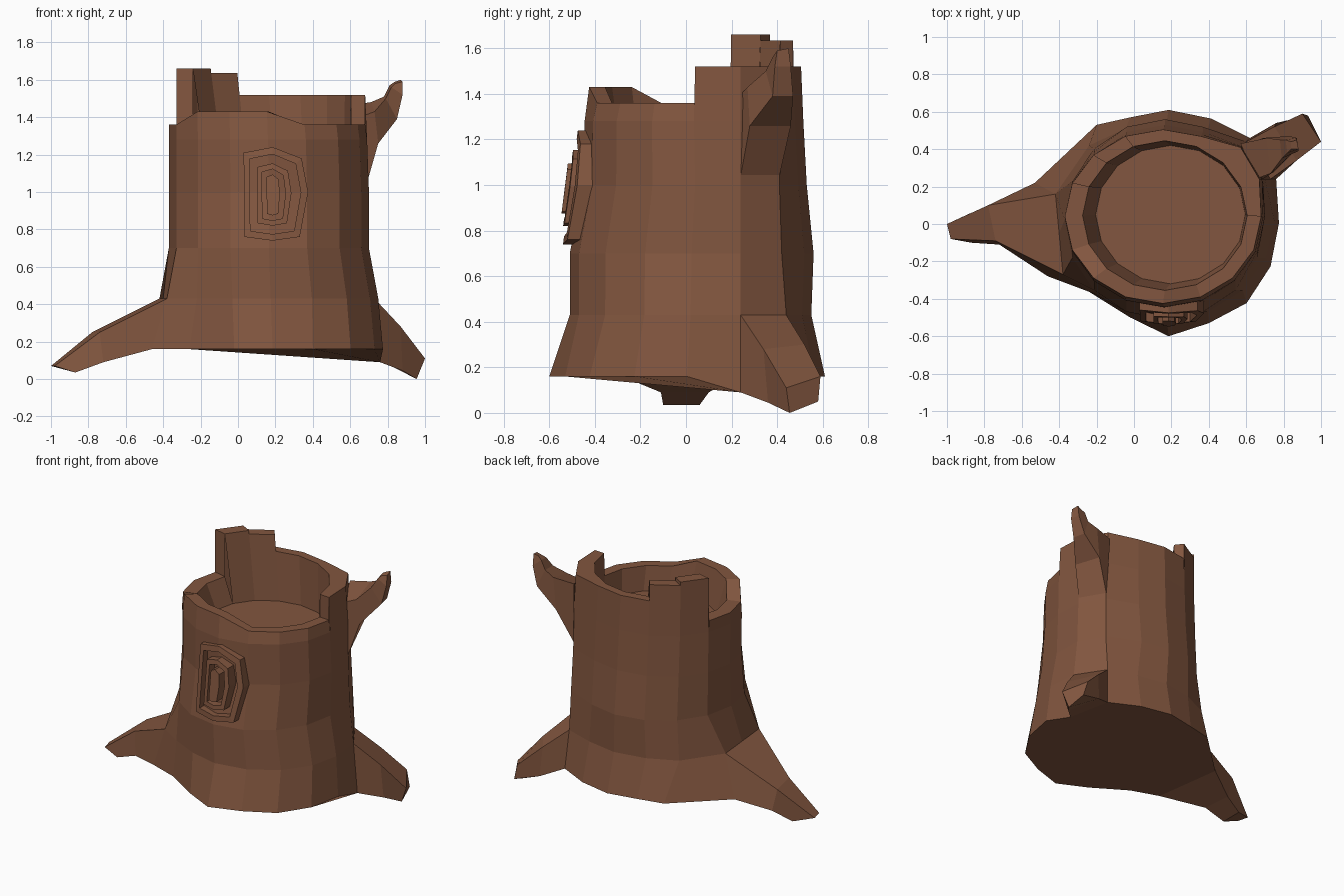
import bpy
import bmesh
from math import cos, sin, tau

cube = bpy.data.objects.get("Cube")
if cube:
    bpy.data.objects.remove(cube, do_unlink=True)

SIDES = 16

# One bark colour for everything
bark = bpy.data.materials.new("bark_brown")
bark.use_nodes = True
colour = (0.225, 0.094, 0.05, 1.0)
bark.diffuse_color = colour
shader = next(n for n in bark.node_tree.nodes if n.type == "BSDF_PRINCIPLED")
shader.inputs["Base Color"].default_value = colour
shader.inputs["Roughness"].default_value = 0.9


def finish(bm, name):
    """Weld the mesh, fix its normals and place it in the scene."""
    bmesh.ops.remove_doubles(bm, verts=bm.verts, dist=0.0005)
    bmesh.ops.recalc_face_normals(bm, faces=bm.faces)
    mesh = bpy.data.meshes.new(name)
    bm.to_mesh(mesh)
    bm.free()
    mesh.materials.append(bark)
    obj = bpy.data.objects.new(name, mesh)
    bpy.context.collection.objects.link(obj)
    return obj


def face(bm, *points):
    return bm.faces.new([bm.verts.new(p) for p in points])


def bridge(bm, low, high):
    for i in range(len(low)):
        j = (i + 1) % len(low)
        face(bm, low[i], low[j], high[j], high[i])


def loft(name, sections):
    """Skin a chain of matching sections and cap both ends."""
    bm = bmesh.new()
    for low, high in zip(sections, sections[1:]):
        bridge(bm, low, high)
    face(bm, *sections[0])
    face(bm, *sections[-1])
    return finish(bm, name)


def lift(point, z):
    return (point[0], point[1], z)


def ring(z, cx, cy, rx, ry, moved=None):
    """Ellipse of points; moved gives the irregular corners."""
    angles = [tau * i / SIDES for i in range(SIDES)]
    points = [(cx + rx * cos(a), cy + ry * sin(a), z) for a in angles]
    for i, p in (moved or {}).items():
        points[i] = lift(p, z)
    return points


# Trunk wall: flared rings that stretch towards the roots and branch
rings = [
    ring(0.16, 0.185, 0.005, 0.59, 0.605,
         {1: (.76, .24), 2: (.62, .46), 5: (-.02, .57), 6: (-.2, .53),
          7: (-.53, .22), 8: (-.5, 0), 9: (-.46, -.28), 10: (-.26, -.35),
          11: (-.02, -.5), 13: (.4, -.53)}),
    ring(0.43, 0.175, 0.02, 0.575, 0.53,
         {1: (.73, .24), 2: (.6, .44), 6: (-.24, .42), 7: (-.42, .16),
          8: (-.4, -.05), 9: (-.38, -.27), 10: (-.22, -.37),
          11: (-.03, -.46)}),
    ring(0.70, 0.165, 0.025, 0.535, 0.535, {1: (.7, .24), 2: (.6, .42)}),
    ring(1.00, 0.165, 0.04, 0.535, 0.49, {1: (.69, .24), 2: (.59, .41)}),
    ring(1.28, 0.16, 0.035, 0.53, 0.48, {1: (.685, .24), 2: (.585, .41)}),
]
rings[0][1] = lift(rings[0][1], 0.09)
outer = ring(0, 0.155, 0.04, 0.525, 0.465, {1: (.67, .24), 2: (.57, .41)})
inner = ring(0, 0.165, 0.045, 0.44, 0.40)
floor = ring(1.19, 0.195, 0.05, 0.40, 0.37)


def rim_heights(i):
    """Start and end height of one rim segment."""
    if i < 5:
        return 1.52, 1.52
    if i == 5:
        return 1.635, 1.635
    if i == 6:
        return 1.66, 1.66
    front = {10: 1.43, 11: 1.43, 12: 1.43}
    return front.get(i, 1.36), front.get(i + 1, 1.36)


bm = bmesh.new()
for low, high in zip(rings, rings[1:]):
    bridge(bm, low, high)
face(bm, *rings[0])

# Broken rim with its steps, the hollow and the hollow floor
for i in range(SIDES):
    j = (i + 1) % SIDES
    a, b = rim_heights(i)
    oa, ob = lift(outer[i], a), lift(outer[j], b)
    ia, ib = lift(inner[i], a), lift(inner[j], b)
    face(bm, rings[-1][i], rings[-1][j], ob, oa)
    face(bm, oa, ob, ib, ia)
    face(bm, ia, ib, floor[j], floor[i])
    nxt = rim_heights(j)[0]
    if abs(nxt - b) > 0.001:
        face(bm, ob, ib, lift(inner[j], nxt), lift(outer[j], nxt))
face(bm, *floor)
finish(bm, "trunk")

# Long root on the right, growing out of the trunk corners
loft("right_root", [
    [(-.42, .16, .43), (-.38, -.27, .43), (-.46, -.28, .16), (-.53, .22, .16)],
    [(-.78, .1, .25), (-.74, -.09, .25), (-.72, -.11, .09), (-.74, .1, .09)],
    [(-1, 0, .07), (-.98, -.08, .07), (-.87, -.1, .035), (-.87, .06, .035)],
])

# Short root at the back left
loft("left_root", [
    [(.73, .24, .43), (.6, .44, .43), (.62, .46, .16), (.76, .24, .09)],
    [(.87, .34, .28), (.75, .52, .3), (.76, .54, .1), (.88, .36, .045)],
    [(1, .44, .11), (.9, .59, .16), (.93, .58, .05), (.955, .455, 0)],
])

# Broken branch at the back left
loft("branch", [
    [(.687, .24, 1.04), (.587, .41, 1.04), (.57, .43, 1.46), (.65, .24, 1.4)],
    [(.75, .28, 1.26), (.69, .46, 1.26), (.71, .46, 1.48), (.73, .27, 1.43)],
    [(.85, .38, 1.39), (.83, .47, 1.39), (.78, .45, 1.51), (.79, .35, 1.5)],
    [(.88, .39, 1.52), (.87, .46, 1.52), (.81, .45, 1.57), (.82, .38, 1.56)],
    [(.88, .4, 1.59), (.87, .45, 1.6), (.84, .44, 1.59), (.84, .4, 1.58)],
])

# Knot on the front: two raised frames around a core
KNOT_X, KNOT_Z = 0.185, 0.98
outline = [(-.155, .23), (0, .26), (.155, .2), (.19, .02),
           (.145, -.22), (0, -.24), (-.15, -.22)]


def knot_loop(inset, raise_by=None):
    sx, sz = 1 - inset / 0.17, 1 - inset / 0.24
    points = []
    for u, v in outline:
        x, z = KNOT_X + u * sx, KNOT_Z + v * sz
        y = -0.40
        if raise_by is not None:
            y = -0.48 - 0.13 * (1.2 - z) + 0.8 * (u * sx) ** 2 - raise_by
        points.append((x, y, z))
    return points


def knot_frame(name, start, end, raise_by):
    bm = bmesh.new()
    loops = [knot_loop(start), knot_loop(start, raise_by),
             knot_loop(end, raise_by), knot_loop(end)]
    for k in range(4):
        bridge(bm, loops[k], loops[(k + 1) % 4])
    finish(bm, name)


knot_frame("knot_outer_frame", 0, 0.035, 0)
knot_frame("knot_inner_frame", 0.08, 0.108, 0.01)
loft("knot_core", [knot_loop(0.135), knot_loop(0.135, 0.025)])
